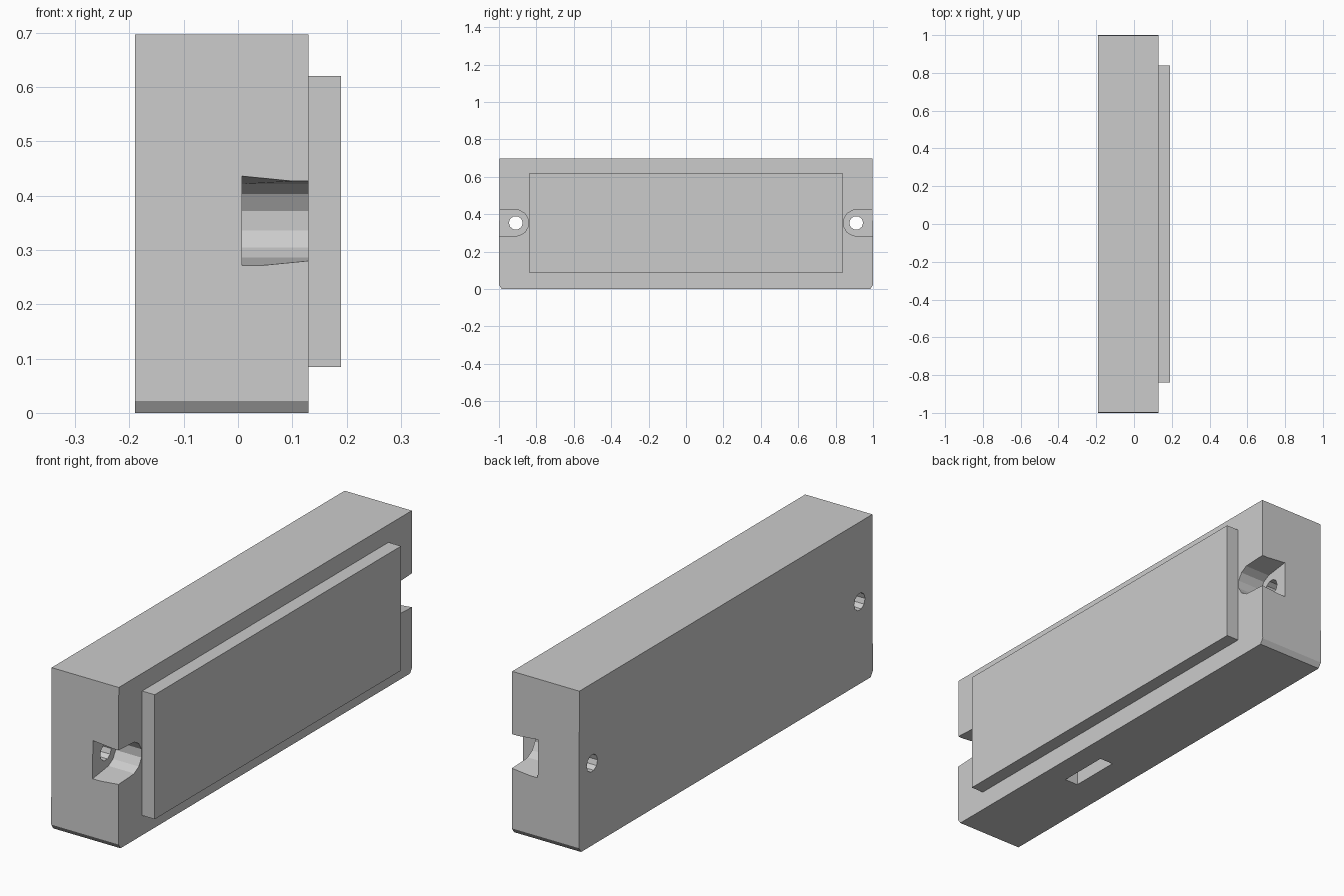
import bpy, bmesh
from math import sin, cos, radians, pi

if "Cube" in bpy.data.objects:
    bpy.data.objects.remove(bpy.data.objects["Cube"])


def loft_x(name, x0, loop0, x1, loop1=None):
    """Solid between two (y, z) outlines at x0 and x1."""
    bm = bmesh.new()
    rings = [[bm.verts.new((x, y, z)) for y, z in loop]
             for x, loop in ((x0, loop0), (x1, loop1 or loop0))]
    n = len(loop0)
    bm.faces.new(rings[0])
    bm.faces.new(rings[1][::-1])
    for i in range(n):
        j = (i + 1) % n
        bm.faces.new((rings[0][i], rings[1][i], rings[1][j], rings[0][j]))
    bmesh.ops.recalc_face_normals(bm, faces=bm.faces)
    mesh = bpy.data.meshes.new(name)
    bm.to_mesh(mesh)
    bm.free()
    obj = bpy.data.objects.new(name, mesh)
    bpy.context.collection.objects.link(obj)
    return obj


def rect(y0, y1, z0, z1):
    return [(y0, z0), (y1, z0), (y1, z1), (y0, z1)]


def cut(target, cutter):
    mod = target.modifiers.new("cut", 'BOOLEAN')
    mod.operation, mod.solver, mod.object = 'DIFFERENCE', 'EXACT', cutter
    bpy.context.view_layer.objects.active = target
    bpy.ops.object.modifier_apply(modifier=mod.name)
    bpy.data.objects.remove(cutter, do_unlink=True)


HOLE_Y, HOLE_Z = 0.91, 0.354


def notch_outline(side, half_outer):
    """U-shaped outline, open past the end of the housing."""
    arc = [(side * (HOLE_Y - 0.07 * cos(radians(a))), HOLE_Z + 0.07 * sin(radians(a)))
           for a in (-75, -45, -15, 15, 45, 75)]
    return [(side * 1.04, HOLE_Z - half_outer)] + arc + [(side * 1.04, HOLE_Z + half_outer)]


# Housing block with chamfered lower end corners
body = loft_x("housing", -0.19,
              [(-0.985, 0), (0.985, 0), (1, 0.022), (0.997, 0.697), (-0.997, 0.697), (-1, 0.022)],
              0.13)

# End notches and screw holes
for side in (-1, 1):
    cut(body, loft_x("notch_cutter", 0.007, notch_outline(side, 0.088),
                     0.14, notch_outline(side, 0.075)))
    hole = [(side * HOLE_Y + 0.037 * cos(2 * pi * i / 10),
             HOLE_Z + 0.037 * sin(2 * pi * i / 10)) for i in range(10)]
    cut(body, loft_x("hole_cutter", -0.3, hole, 0.3))

# Cable slot in the underside
cut(body, loft_x("slot_cutter", -0.04, rect(-0.42, -0.19, -0.05, 0.1), 0.025))

# Raised front plate
loft_x("front_plate", 0.13, rect(-0.838, 0.838, 0.085, 0.621), 0.19)
